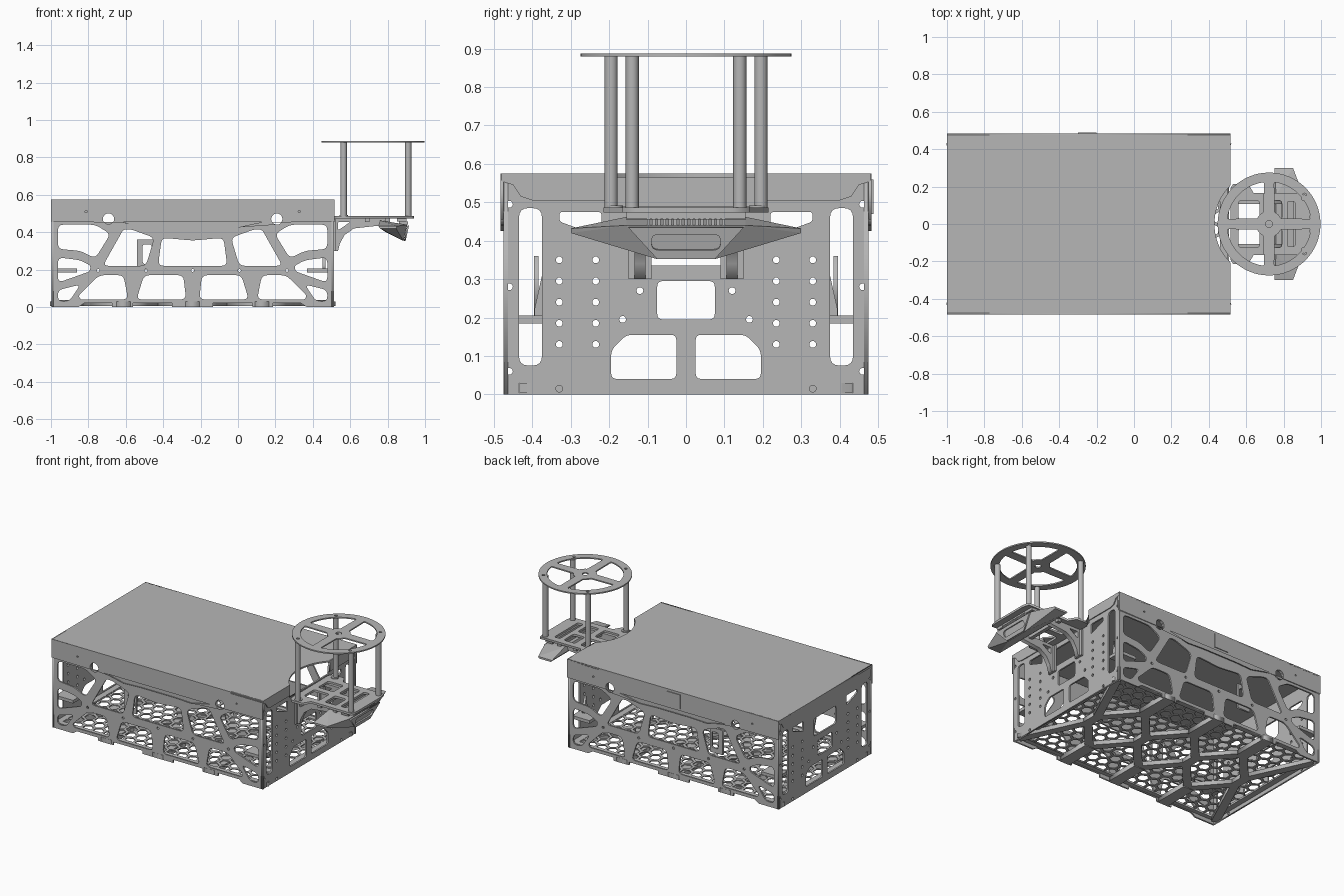
import bpy, bmesh, math
from mathutils import Matrix, Vector

cube = bpy.data.objects.get("Cube")
if cube:
    bpy.data.objects.remove(cube)

grey = bpy.data.materials.new("satin grey")
grey.use_nodes = True
GREY = (0.47, 0.47, 0.47, 1)
grey.diffuse_color = GREY
grey.node_tree.nodes["Principled BSDF"].inputs["Base Color"].default_value = GREY

# Plate orientations: drawn in x-y, x-z or y-z
FLAT = Matrix.Identity(4)
LONG = Matrix(((1, 0, 0, 0), (0, 0, -1, 0), (0, 1, 0, 0), (0, 0, 0, 1)))
END = Matrix(((0, 0, 1, 0), (1, 0, 0, 0), (0, 1, 0, 0), (0, 0, 0, 1)))
MID = -0.2425  # middle of the body along x


def add(name, mesh):
    obj = bpy.data.objects.new(name, mesh)
    mesh.materials.clear()
    mesh.materials.append(grey)
    bpy.context.collection.objects.link(obj)
    return obj


def from_bm(name, bm):
    mesh = bpy.data.meshes.new(name)
    bmesh.ops.recalc_face_normals(bm, faces=bm.faces)
    bm.to_mesh(mesh)
    bm.free()
    return add(name, mesh)


def rounded(points, r):
    out = []
    for i, p in enumerate(points):
        p = Vector(p)
        a, b = Vector(points[i - 1]) - p, Vector(points[(i + 1) % len(points)]) - p
        d = min(r, a.length * 0.45, b.length * 0.45)
        a, b = p + a.normalized() * d, p + b.normalized() * d
        for k in range(5):
            t = k / 4
            out.append(a * (1 - t) ** 2 + p * 2 * t * (1 - t) + b * t * t)
    return out


def arc(cx, cy, r, a0, a1, n):
    angles = [math.radians(a0 + (a1 - a0) * i / n) for i in range(n + 1)]
    return [(cx + r * math.cos(a), cy + r * math.sin(a)) for a in angles]


def circle(cx, cy, r, n=12):
    return arc(cx, cy, r, 0, 360, n)[:-1]


def rect(x0, x1, y0, y1):
    return [(x0, y0), (x1, y0), (x1, y1), (x0, y1)]


def mirrored(loops):
    return loops + [[(-p[0], p[1]) for p in reversed(loop)] for loop in loops]


def plate(name, outline, holes, thick, axes, place):
    """Sheet cut from an outline with holes, centred on its thickness."""
    curve = bpy.data.curves.new(name, "CURVE")
    curve.dimensions, curve.fill_mode, curve.extrude = "2D", "BOTH", thick / 2
    for loop in [outline] + holes:
        spline = curve.splines.new("POLY")
        spline.points.add(len(loop) - 1)
        for pt, co in zip(spline.points, loop):
            pt.co = (co[0], co[1], 0, 1)
        spline.use_cyclic_u = True
    temp = bpy.data.objects.new(name + " draft", curve)
    bpy.context.collection.objects.link(temp)
    graph = bpy.context.evaluated_depsgraph_get()
    mesh = bpy.data.meshes.new_from_object(temp.evaluated_get(graph))
    bpy.data.objects.remove(temp)
    mesh.transform(Matrix.Translation(place) @ axes)
    return add(name, mesh)


def box(name, lo, hi):
    bm = bmesh.new()
    bmesh.ops.create_cube(bm, size=1)
    for v in bm.verts:
        v.co = [lo[i] + (v.co[i] + 0.5) * (hi[i] - lo[i]) for i in range(3)]
    return from_bm(name, bm)


def beam(name, p, q, width, z0, z1):
    d = (Vector(q) - Vector(p))
    n = Vector((-d.y, d.x)).normalized() * width / 2
    p, q = Vector(p), Vector(q)
    return plate(name, [p - n, q - n, q + n, p + n], [], z1 - z0, FLAT, (0, 0, (z0 + z1) / 2))


def post(name, x, y, r, z0, z1):
    bm = bmesh.new()
    bmesh.ops.create_cone(bm, cap_ends=True, segments=20, radius1=r, radius2=r, depth=z1 - z0,
                          matrix=Matrix.Translation((x, y, (z0 + z1) / 2)))
    for f in bm.faces:
        f.smooth = len(f.verts) == 4
    for e in bm.edges:
        e.smooth = all(len(f.verts) == 4 for f in e.link_faces)
    return from_bm(name, bm)


# Long side panels with organic truss cutouts
half = [
    [(.25, .22), (.48, .22), (.37, .415), (.33, .415), (.205, .37)],
    [(.72, .44), (.52, .44), (.44, .39), (.52, .26), (.60, .30), (.72, .31)],
    [(.72, .265), (.60, .25), (.545, .22), (.55, .19), (.62, .165), (.72, .13)],
    [(.72, .03), (.66, .03), (.60, .12), (.72, .09)],
    [(.37, .17), (.50, .17), (.61, .06), (.60, .04), (.345, .04)],
    [(.035, .04), (.30, .04), (.26, .17), (.05, .17)]]
side_holes = [rounded(h, .03) for h in mirrored(half)]
side_holes.append(rounded([(-.185, .22), (.185, .22), (.165, .37), (0, .355), (-.165, .37)], .03))
eyes = [circle(s * .45, .47, .03, 20) for s in (-1, 1)]
pins = [circle(u, .195, .008, 8) for u in (-.505, -.25, 0, .25, .505)]
right_edge = [(.11, 0), (.11, .02), (.32, .02), (.32, 0), (.43, 0), (.43, .02), (.58, .02),
              (.61, 0), (.755, 0), (.755, .56)]
side_outline = right_edge + [(-u, z) for u, z in reversed(right_edge)]
skirt_half = [(.12, .43), (.24, .425), (.33, .445), (.38, .455), (.7575, .455), (.7575, .575)]
skirt_outline = skirt_half + [(-u, z) for u, z in reversed(skirt_half)]
for s, tag in ((-1, "front"), (1, "back")):
    plate(tag + "_truss_panel", side_outline, side_holes + eyes + pins, .01, LONG, (MID, s * .469, 0))
    plate(tag + "_lid_skirt", skirt_outline, eyes + mirrored([circle(.57, .51, .006, 8)]),
          .008, LONG, (MID, s * .479, 0))
    # Inner bracket, end rails and gussets
    plate(tag + "_inner_bracket", rect(-.54, -.45, .2, .36),
          [rounded(rect(-.51, -.462, .23, .335), .015)], .012, LONG, (0, s * .39, 0))
    for x0, x1 in ((-.985, -.86), (.37, .495)):
        box(tag + "_end_rail", (x0, min(s * .37, s * .46), .185), (x1, max(s * .37, s * .46), .205))
    plate(tag + "_gusset", [(s * .355, .2), (s * .395, .2), (s * .395, .22), (s * .375, .31)],
          [], .015, END, (.46, 0, 0))

# End panels with slots, windows and bolt holes
end_half = [rounded(rect(.375, .435, .075, .485), .025),
            rounded([(.22, .41), (.33, .45), (.33, .475), (.22, .475)], .01),
            rounded([(.025, .04), (.195, .04), (.195, .115), (.155, .155), (.025, .155)], .015)]
dots = [(y, .13 + .055 * i) for y in (.235, .33) for i in range(5)]
dots += [(.46, .06), (.46, .28), (.46, .495), (.12, .27), (.165, .195), (.33, .015)]
end_half += [circle(y, z, .009, 10) for y, z in dots]
end_holes = mirrored(end_half) + [rounded(rect(-.075, .075, .195, .295), .015),
                                  rounded(rect(-.115, .115, .335, .45), .02)]
plate("right_end_panel", rect(-.475, .475, 0, .565), end_holes, .01, END, (-.992, 0, 0))
plate("left_end_panel", [(-.475, 0), (.475, 0), (.475, .565), (.21, .565), (.2, .49),
                         (-.2, .49), (-.21, .565), (-.475, .565)],
      end_holes, .01, END, (.504, 0, 0))

# Lid: top sheet with a round notch for the mast, and end flanges
lid = [(-1, -.483), (.515, -.483)] + arc(.72, 0, .29, 225, 135, 20) + [(.515, .483), (-1, .483)]
plate("lid_top", lid, [], .01, FLAT, (0, 0, .57))
flange = [(.48, .575), (.48, .555), (.45, .545), (.43, .515), (.40, .505)]
for s in (-1, 1):
    plate("lid_left_flange", [(s * y, z) for y, z in flange + [(.205, .505), (.205, .575)]],
          [], .006, END, (.512, 0, 0))
plate("lid_right_flange", flange + [(-y, z) for y, z in reversed(flange)], [], .006, END, (-.997, 0, 0))
box("lid_latch", (-.3, .483, .47), (-.2, .488, .56))

# Perforated hexagon floor
bm = bmesh.new()
PITCH = .075
for row in range(14):
    for col in range(19):
        cx = -.93 + PITCH * (col + .5 * (row % 2))
        cy = (row - 6.5) * PITCH * .866
        if cx > .47:
            continue
        rings = [[bm.verts.new((cx + r * math.sin(k * math.pi / 3), cy + r * math.cos(k * math.pi / 3), z))
                  for k in range(6)] for r, z in ((.0433, .03), (.034, .03), (.034, .036), (.0433, .036))]
        for k in range(6):
            j = (k + 1) % 6
            for a in range(3):
                bm.faces.new((rings[a][k], rings[a][j], rings[a + 1][j], rings[a + 1][k]))
from_bm("hex_floor", bm)
plate("floor_border", rect(-.99, .5, -.47, .47), [rect(-.95, .46, -.435, .435)], .012, FLAT, (0, 0, .03))

# Branching ribs below the floor
feet = (MID - .37, MID, MID + .37)
for xf in feet:
    for s in (-1, 1):
        beam("foot_rib", (xf, s * .475), (xf, s * .24), .075, 0, .03)
        for d in (-.185, .185):
            beam("fork_rib", (xf, s * .25), (xf + d, s * .04), .05, .004, .03)
for xm in (feet[0] - .185, MID - .185, MID + .185, feet[2] + .185):
    beam("centre_rib", (xm, -.06), (xm, .06), .06, .004, .03)
for d in (-1, 1):
    for s in (-1, 1):
        beam("corner_rib", (MID + d * .555, s * .04), (MID + d * .74, s * .44), .05, .004, .03)

# Mast: spoked disc, four posts and a skeleton base
spokes = []
for k in range(4):
    sector = arc(0, 0, .225, 7, 83, 14) + arc(0, 0, .07, 65, 25, 5)
    turn = Matrix.Rotation(k * math.pi / 2, 2)
    spokes.append(rounded([turn @ Vector(p) for p in sector], .015))
rim_holes = [circle(x, y * s, .01, 8) for x, y in ((-.155, .195), (.19, .155)) for s in (-1, 1)]
plate("mast_disc", circle(0, 0, .275, 64), spokes + rim_holes + [circle(0, 0, .018, 16)],
      .008, FLAT, (.722, 0, .883))
for s in (-1, 1):
    post("rear_post", .565, s * .195, .017, .485, .88)
    post("rear_post_foot", .565, s * .187, .023, .478, .492)
    post("front_post", .91, s * .14, .017, .485, .88)
base_half = [(.94, .12), (.93, .165), (.64, .165), (.61, .215), (.53, .215), (.515, .19)]
base = base_half + [(x, -y) for x, y in reversed(base_half)]
windows = []
for x0, x1 in ((.56, .67), (.71, .79)):
    for y0, y1 in ((-.125, -.02), (.02, .125)):
        windows.append(rounded(rect(x0, x1, y0, y1), .015))
windows.append(rounded(rect(.82, .86, -.12, .12), .01))
plate("mast_base", base, windows, .014, FLAT, (0, 0, .48))

# Curved support arms and crossbars
arm = [(.505, .3), (.535, .3), (.545, .34), (.57, .385), (.62, .42), (.80, .44), (.80, .475), (.505, .475)]
for y in (-.12, .12):
    plate("support_arm", arm, [rounded([(.535, .41), (.565, .43), (.60, .455), (.535, .455)], .008)],
          .028, LONG, (0, y, 0))
    box("arm_mount", (.508, y - .03, .3), (.522, y + .03, .47))
for x in (.69, .80):
    box("base_crossbar", (x - .012, -.155, .455), (x + .012, .155, .475))

# Winged visor with slotted face and toothed comb
bm = bmesh.new()
visor = [(.76, .155, .462), (.905, .155, .44), (.885, .075, .352), (.79, .075, .40),
         (.75, .3, .432), (.85, .3, .432), (.845, .3, .42), (.76, .3, .42)]
for x, y, z in visor:
    bm.verts.new((x, y, z))
    bm.verts.new((x, -y, z))
bmesh.ops.convex_hull(bm, input=bm.verts)
bmesh.ops.dissolve_limit(bm, angle_limit=.02, verts=bm.verts, edges=bm.edges)
from_bm("visor", bm)
plate("visor_face", [(-.075, -.044), (.075, -.044), (.15, .04), (-.15, .04)],
      [rounded(rect(-.09, .09, -.02, .022), .02)], .009, Matrix.Rotation(.225, 4, "Y") @ END, (.901, 0, .396))
for i in range(15):
    y = -.098 + i * .014
    box("comb_tooth", (.86, y - .004, .44), (.91, y + .004, .456))
box("comb_bar", (.85, -.155, .456), (.90, .155, .474))
